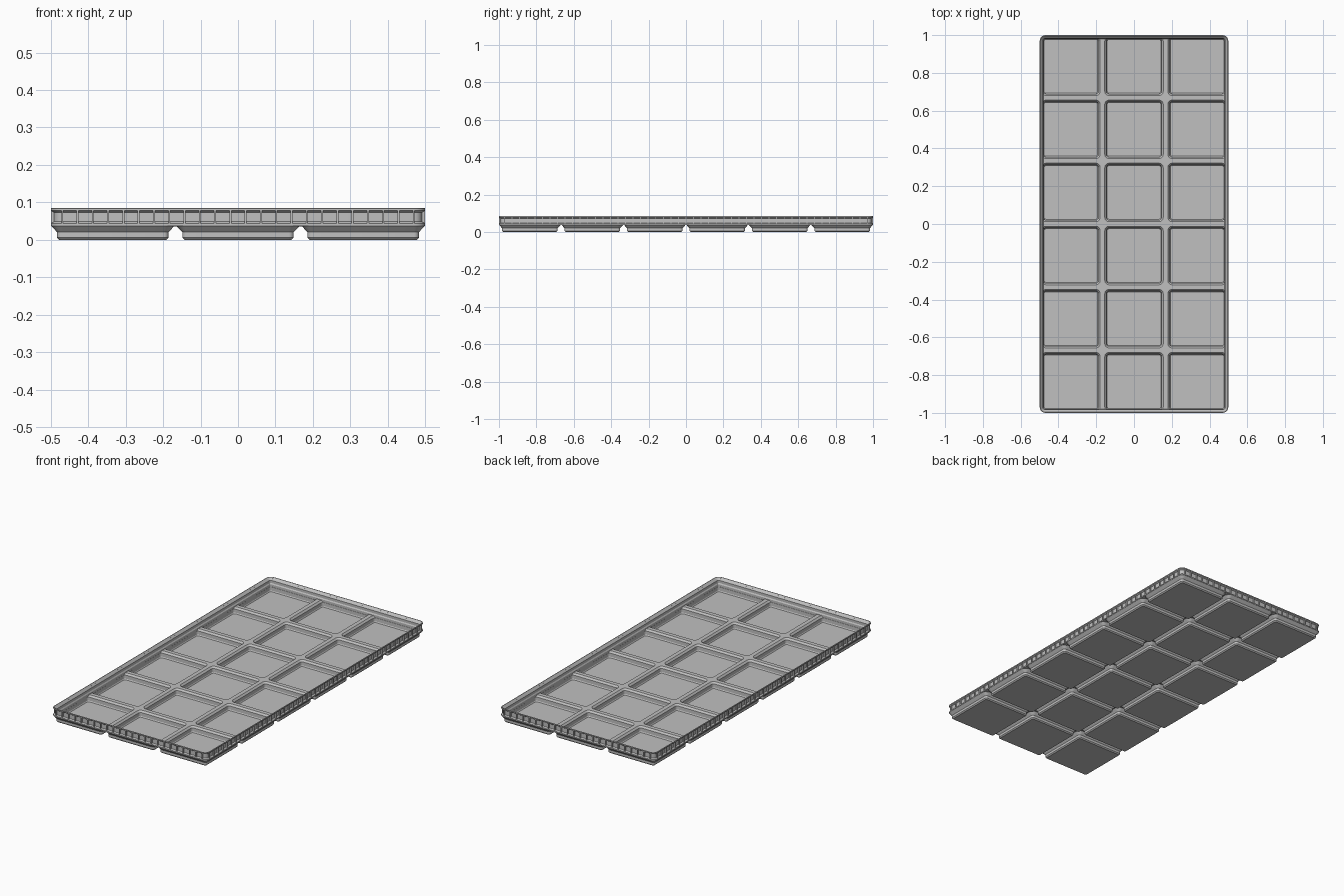
import bpy, bmesh, math

if "Cube" in bpy.data.objects:
    bpy.data.objects.remove(bpy.data.objects["Cube"])

PITCH = 0.334          # grid cell size
HX, HY = 0.499, 1.0    # half extents of the tray
R = 0.03               # outer corner radius
NX, NY = 3, 6
SEG = 6                # segments per rounded corner

grey = bpy.data.materials.new("grey_plastic")
grey.diffuse_color = (0.53, 0.53, 0.53, 1)
grey.use_nodes = True
grey.node_tree.nodes["Principled BSDF"].inputs["Base Color"].default_value = grey.diffuse_color


def rounded(bm, x0, x1, y0, y1, z, radii):
    """Counter-clockwise rounded rectangle; radii for the SW, SE, NE, NW corners."""
    verts = []
    corners = [(x0, y0, 1, 1), (x1, y0, -1, 1), (x1, y1, -1, -1), (x0, y1, 1, -1)]
    for k, ((cx, cy, sx, sy), r) in enumerate(zip(corners, radii)):
        for s in range(SEG + 1):
            a = math.pi + (k + s / SEG) * math.pi / 2
            verts.append(bm.verts.new((cx + sx * r + r * math.cos(a),
                                       cy + sy * r + r * math.sin(a), z)))
    return verts


def bridge(bm, a, b):
    n = len(a)
    for i in range(n):
        j = (i + 1) % n
        bm.faces.new((a[i], a[j], b[j], b[i]))


def finish(bm, name):
    bmesh.ops.remove_doubles(bm, verts=bm.verts, dist=1e-5)
    mesh = bpy.data.meshes.new(name)
    bm.to_mesh(mesh)
    bm.free()
    mesh.materials.append(grey)
    ob = bpy.data.objects.new(name, mesh)
    bpy.context.collection.objects.link(ob)
    bpy.ops.object.select_all(action='DESELECT')
    bpy.context.view_layer.objects.active = ob
    ob.select_set(True)
    bpy.ops.object.shade_smooth_by_angle(angle=math.radians(25))


# Grid of hollow feet: (half width, height, corner radius)
FOOT = [(0.1425, 0.0, 0.007), (0.1485, 0.006, 0.013),
        (0.1485, 0.0205, 0.013), (0.1645, 0.0375, 0.0295)]
POCKET = [(0.155, 0.044, 0.023), (0.146, 0.034, 0.014),
          (0.1455, 0.014, 0.014), (0.142, 0.009, 0.010)]
bm = bmesh.new()
for ix in range(NX):
    for iy in range(NY):
        cx = (ix - (NX - 1) / 2) * PITCH
        cy = (iy - (NY - 1) / 2) * PITCH

        def ring(h, z, r):
            return rounded(bm, cx - h, cx + h, cy - h, cy + h, z, [r] * 4)

        def tile(z):
            # cell outline, rounded only at the outer corners of the tray
            h = PITCH / 2
            w, e, s, n = ix == 0, ix == NX - 1, iy == 0, iy == NY - 1
            radii = [R if c else 0 for c in (w and s, e and s, e and n, w and n)]
            return rounded(bm, max(cx - h, -HX), min(cx + h, HX),
                           max(cy - h, -HY), min(cy + h, HY), z, radii)

        under = [ring(*p) for p in FOOT] + [tile(0.0375)]
        over = [tile(0.044)] + [ring(*p) for p in POCKET]
        for loops in (under, over):
            for a, b in zip(loops, loops[1:]):
                bridge(bm, a, b)
        bm.faces.new(under[0][::-1])
        bm.faces.new(over[-1])
finish(bm, "foot_grid")

# Rim wall with a recessed outer band and a stepped inner lip: (inset, height)
RIM = [(0, 0.0375), (0, 0.044), (0.008, 0.049), (0.008, 0.073), (0, 0.078),
       (0, 0.084), (0.001, 0.085), (0.004, 0.085), (0.017, 0.071),
       (0.017, 0.056), (0.021, 0.05), (0.021, 0.036)]
bm = bmesh.new()
loops = []
for d, z in RIM:
    loops.append(rounded(bm, -HX + d, HX - d, -HY + d, HY - d, z, [max(R - d, 0.009)] * 4))
for a, b in zip(loops, loops[1:] + loops[:1]):
    bridge(bm, a, b)
finish(bm, "rim_wall")

# Thin ribs dividing the recessed band into panels
bm = bmesh.new()


def rib(x, y, sx, sy):
    geo = bmesh.ops.create_cube(bm, size=1)
    for v in geo["verts"]:
        v.co = (x + v.co.x * sx, y + v.co.y * sy, 0.061 + v.co.z * 0.036)


W, D = 0.005, 0.01
for side in (-1, 1):
    for i in range(24):
        rib(-(HX - R) + i * 2 * (HX - R) / 23, side * (HY - D / 2), W, D)
    for i in range(49):
        rib(side * (HX - D / 2), -(HY - R) + i * 2 * (HY - R) / 48, D, W)
finish(bm, "rim_ribs")
